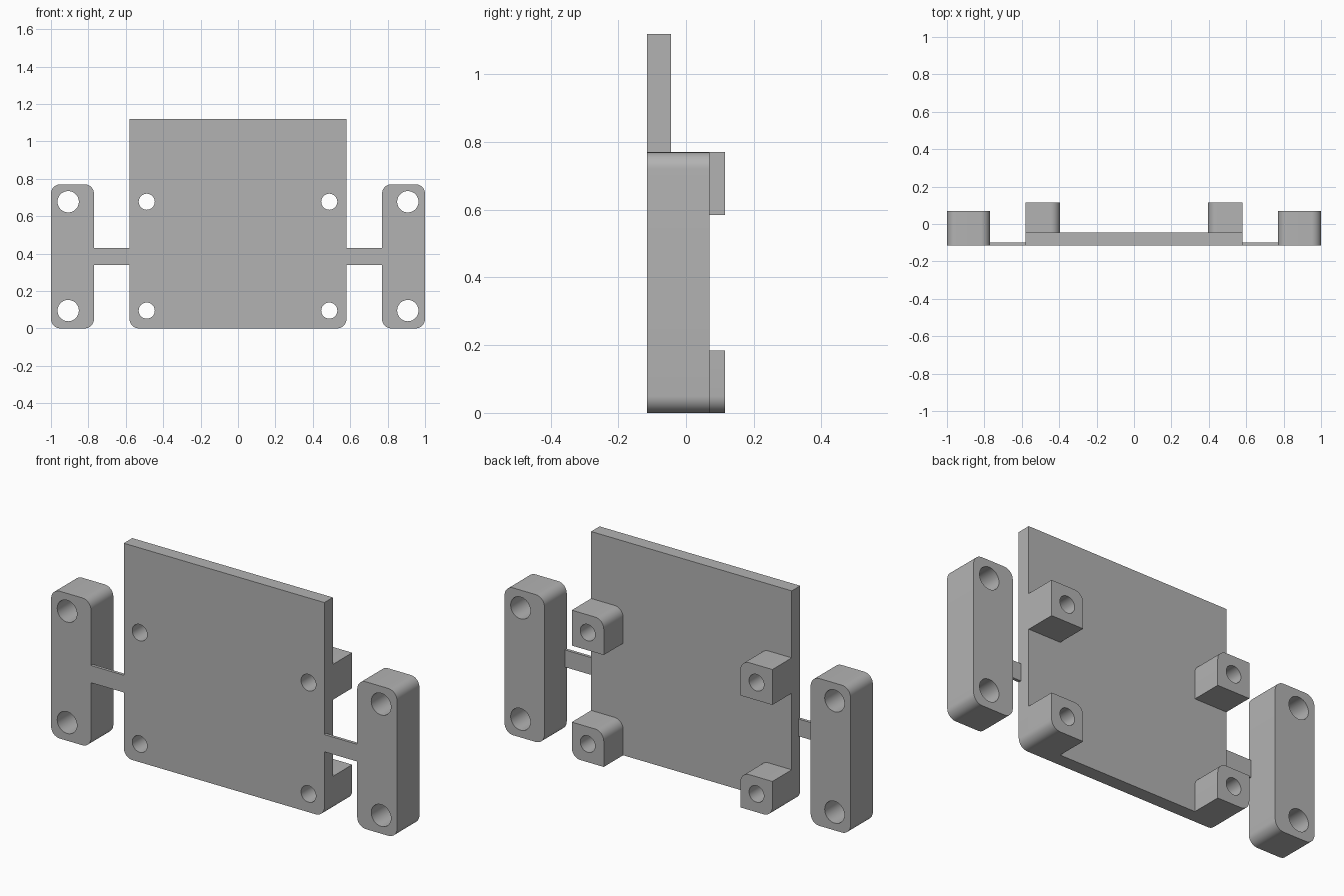
import bpy, bmesh
from math import sin, cos, pi
from mathutils import Matrix

cube = bpy.data.objects.get("Cube")
if cube:
    bpy.data.objects.remove(cube)

grey = bpy.data.materials.new("plain grey")
grey.use_nodes = True
colour = (0.45, 0.45, 0.45, 1)
grey.diffuse_color = colour
grey.node_tree.nodes["Principled BSDF"].inputs["Base Color"].default_value = colour

FRONT, R = -0.115, 0.05
LOW, HIGH = 0.095, 0.677


def arc(cx, cz, r, start, sweep, steps):
    return [(cx + r * cos(start + sweep * i / steps),
             cz + r * sin(start + sweep * i / steps)) for i in range(steps + 1)]


def rounded_rect(x0, x1, z0, z1, rounded):
    """Outline from the lower left corner, counter-clockwise; only named corners are rounded."""
    corners = [("lower_left", x0, z0, 1, 1), ("lower_right", x1, z0, -1, 1),
               ("upper_right", x1, z1, -1, -1), ("upper_left", x0, z1, 1, -1)]
    points = []
    for i, (name, x, z, dx, dz) in enumerate(corners):
        if name in rounded:
            points += arc(x + R * dx, z + R * dz, R, pi + i * pi / 2, pi / 2, 10)
        else:
            points.append((x, z))
    return points


def slab(name, outline, y0, y1, holes=(), side=1):
    """Extrude an x-z outline with round through holes from y0 to y1."""
    curve = bpy.data.curves.new(name, "CURVE")
    curve.dimensions, curve.fill_mode = "2D", "BOTH"
    curve.extrude = (y1 - y0) / 2
    loops = [outline] + [arc(x, z, r, 0, 2 * pi, 40)[:-1] for x, z, r in holes]
    for loop in loops:
        spline = curve.splines.new("POLY")
        spline.points.add(len(loop) - 1)
        spline.use_cyclic_u = True
        for point, (x, z) in zip(spline.points, loop):
            point.co = (x * side, z, 0, 1)
    helper = bpy.data.objects.new(name + "_profile", curve)
    mesh = bpy.data.meshes.new_from_object(helper)
    bpy.data.objects.remove(helper)
    bpy.data.curves.remove(curve)

    # Weld caps to walls and stand the slab upright
    bm = bmesh.new()
    bm.from_mesh(mesh)
    bmesh.ops.remove_doubles(bm, verts=bm.verts, dist=0.0001)
    bm.transform(Matrix.Translation((0, (y0 + y1) / 2, 0)) @ Matrix.Rotation(pi / 2, 4, "X"))
    bmesh.ops.recalc_face_normals(bm, faces=bm.faces)
    bm.to_mesh(mesh)
    bm.free()
    mesh.materials.clear()
    mesh.materials.append(grey)
    obj = bpy.data.objects.new(name, mesh)
    bpy.context.collection.objects.link(obj)
    bpy.ops.object.select_all(action="DESELECT")
    obj.select_set(True)
    bpy.context.view_layer.objects.active = obj
    bpy.ops.object.shade_smooth_by_angle(angle=pi / 6)


# Main plate
slab("plate", rounded_rect(-0.58, 0.58, 0, 1.12, ("lower_left", "lower_right")),
     FRONT, -0.045, [(x, z, 0.043) for x in (-0.488, 0.488) for z in (LOW, HIGH)])

for label, side in (("left", 1), ("right", -1)):
    # Standoffs behind the plate holes
    for level, z0, hole, rounded in (("lower", 0, LOW, ("upper_left", "lower_right")),
                                     ("upper", 0.585, HIGH, ("upper_left",))):
        slab(f"{label}_{level}_standoff", rounded_rect(0.395, 0.58, z0, z0 + 0.185, rounded),
             -0.045, 0.115, [(0.488, hole, 0.043)], side)
    # Thin arm and mounting block
    slab(f"{label}_arm", rounded_rect(0.58, 0.77, 0.34, 0.43, ()), FRONT, -0.099, (), side)
    slab(f"{label}_mounting_block",
         rounded_rect(0.77, 1, 0, 0.77, ("lower_left", "lower_right", "upper_left", "upper_right")),
         FRONT, 0.07, [(0.908, z, 0.057) for z in (LOW, HIGH)], side)
